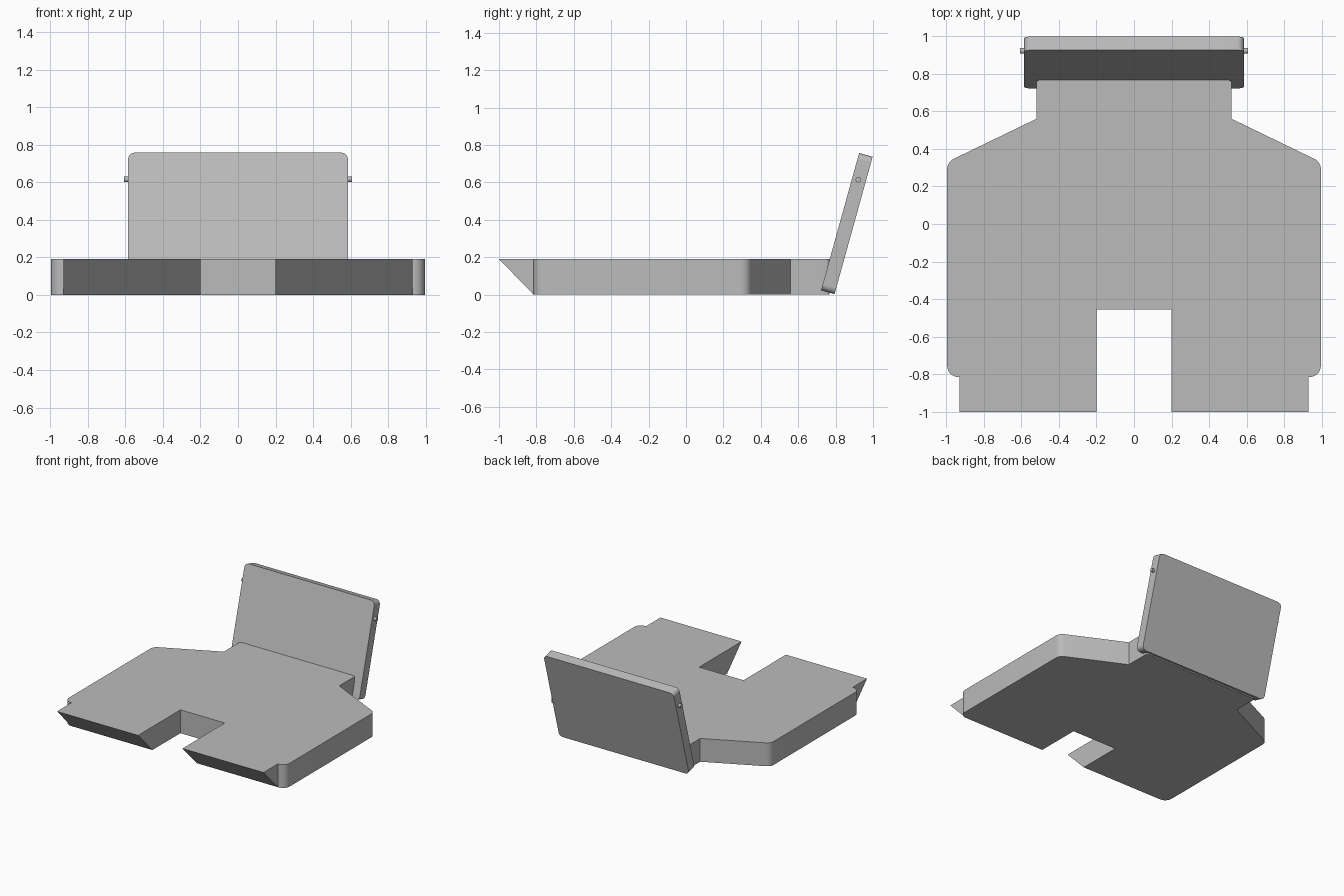
import bpy
import bmesh
from math import radians, tan, pi
from mathutils import Vector, Matrix

cube = bpy.data.objects.get("Cube")
if cube:
    bpy.data.objects.remove(cube, do_unlink=True)

grey = bpy.data.materials.new("plain grey")
grey.use_nodes = True
colour = (0.5, 0.5, 0.5, 1)
grey.diffuse_color = colour
grey.node_tree.nodes["Principled BSDF"].inputs["Base Color"].default_value = colour


def rounded(corners, steps=8):
    """Closed outline from (x, y, radius) corners, with tangent arcs."""
    points = []
    for i, (x, y, r) in enumerate(corners):
        p = Vector((x, y))
        if r == 0:
            points.append(p)
            continue
        a = (Vector(corners[i - 1][:2]) - p).normalized()
        b = (Vector(corners[(i + 1) % len(corners)][:2]) - p).normalized()
        half = a.angle(b) / 2
        start, end = p + a * r / tan(half), p + b * r / tan(half)
        centre = p + (a + b).normalized() * (start - p).length / abs((a + b).normalized().dot(a))
        u, v = start - centre, end - centre
        for k in range(steps + 1):
            turn = u.angle_signed(v) * k / steps
            points.append(centre + Matrix.Rotation(-turn, 2) @ u)
    return points


def prism(name, outline, sweep):
    """Extrude a closed 3D outline along a vector into a solid."""
    bm = bmesh.new()
    face = bm.faces.new([bm.verts.new(p) for p in outline])
    new = bmesh.ops.extrude_face_region(bm, geom=[face], use_keep_orig=True)
    moved = [v for v in new["geom"] if isinstance(v, bmesh.types.BMVert)]
    bmesh.ops.translate(bm, verts=moved, vec=sweep)
    bmesh.ops.recalc_face_normals(bm, faces=bm.faces)
    mesh = bpy.data.meshes.new(name)
    bm.to_mesh(mesh)
    bm.free()
    mesh.materials.append(grey)
    obj = bpy.data.objects.new(name, mesh)
    bpy.context.collection.objects.link(obj)
    smooth(obj)
    return obj


def smooth(obj):
    bpy.ops.object.select_all(action="DESELECT")
    obj.select_set(True)
    bpy.context.view_layer.objects.active = obj
    bpy.ops.object.shade_smooth_by_angle(angle=radians(30))


HEIGHT = 0.19
FRONT = -0.815

# Base plate: notched front, wide body, shoulders and a narrow neck
right_half = [(0.2, -0.455, 0), (0.2, FRONT, 0), (0.995, FRONT, 0.06),
              (0.995, 0.33, 0.06), (0.52, 0.56, 0), (0.52, 0.768, 0.02)]
left_half = [(-x, y, r) for x, y, r in reversed(right_half)]
plate = [p.to_3d() for p in rounded(right_half + left_half)]
prism("base_plate", plate, (0, 0, HEIGHT))

# Sloping front lips either side of the notch
for side, label in ((1, "left"), (-1, "right")):
    section = [(side * 0.2, -1, HEIGHT), (side * 0.2, FRONT, 0), (side * 0.2, FRONT, HEIGHT)]
    prism(label + "_front_lip", section, (side * 0.73, 0, 0))

# Leaning back panel with rounded corners
W, L, T = 0.585, 0.381, 0.075
shape = rounded([(-W, -L, 0.035), (W, -L, 0.035), (W, L, 0.035), (-W, L, 0.035)])
panel = prism("back_panel", [(p.x, -T / 2, p.y) for p in shape], (0, T, 0))
panel.location = (0, 0.86, 0.38)
panel.rotation_euler.x = radians(-15.5)

# Small pins on the panel sides
for side, label in ((1, "left"), (-1, "right")):
    bpy.ops.mesh.primitive_cylinder_add(vertices=24, radius=0.015, depth=0.04,
                                        location=(side * 0.586, 0.922, 0.615),
                                        rotation=(0, pi / 2, 0))
    pin = bpy.context.object
    pin.name = label + "_pin"
    pin.data.materials.append(grey)
    smooth(pin)
